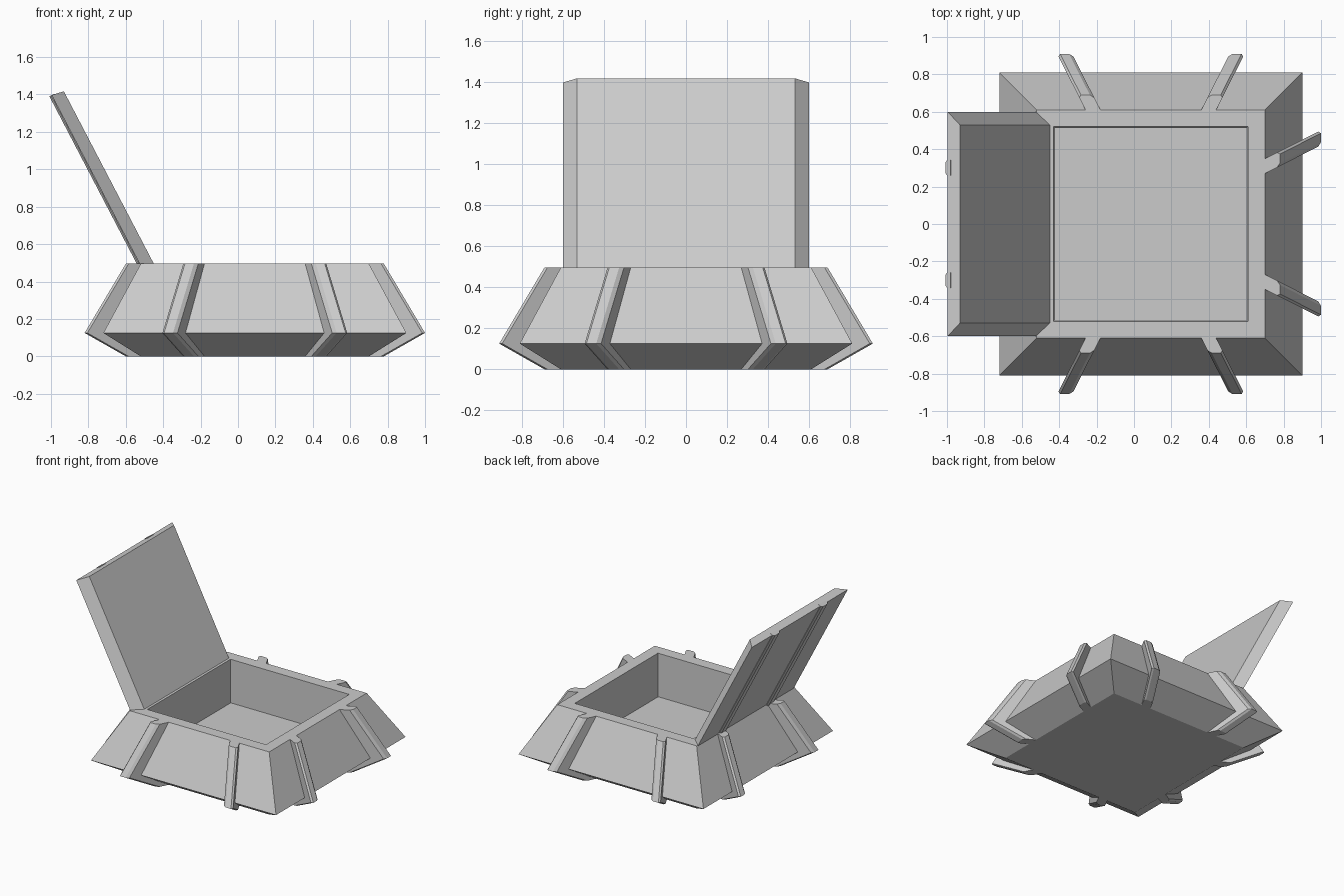
import bpy, bmesh
from math import pi
from mathutils import Vector, Matrix

if "Cube" in bpy.data.objects:
    bpy.data.objects.remove(bpy.data.objects["Cube"])

CX = 0.09  # body centre along x


def loft(name, rings, matrix=Matrix()):
    """Skin a stack of equal-length rings and cap both ends."""
    bm = bmesh.new()
    vs = [[bm.verts.new(matrix @ Vector(p)) for p in r] for r in rings]
    n = len(rings[0])
    for a, b in zip(vs, vs[1:]):
        for i in range(n):
            j = (i + 1) % n
            bm.faces.new((a[i], a[j], b[j], b[i]))
    bm.faces.new(vs[0][::-1])
    bm.faces.new(vs[-1])
    bmesh.ops.recalc_face_normals(bm, faces=bm.faces)
    me = bpy.data.meshes.new(name)
    bm.to_mesh(me)
    bm.free()
    ob = bpy.data.objects.new(name, me)
    bpy.context.collection.objects.link(ob)
    return ob


def rect(x0, x1, h, z):
    return [(x0, -h, z), (x1, -h, z), (x1, h, z), (x0, h, z)]


# Open tray: flared body, rim and inner cavity in one skin
levels = [(0.61, 0), (0.81, 0.125), (0.61, 0.495), (0.52, 0.495), (0.512, 0.155)]
loft("tray_body", [rect(CX - h, CX + h, h, z) for h, z in levels])

# Angled ribs, two per side, splaying out from the centre
SPLAY = 0.507


def rib_slice(t, inset, side):
    prof = [(0.69 - inset, 0), (0.91 - inset, 0.125), (0.69 - inset, 0.495),
            (0.605, 0.495), (0.77, 0.125), (0.60, 0)]
    return [(r, side * (r * SPLAY + t), z) for r, z in prof]


for k in range(4):
    place = Matrix.Translation((CX, 0, 0)) @ Matrix.Rotation(k * pi / 2, 4, 'Z')
    for side in (-1, 1):
        slices = [rib_slice(t, i, side) for t, i in
                  ((-0.04, 0.015), (-0.024, 0), (0.024, 0), (0.04, 0.015))]
        loft(f"side_rib_{k}_{'a' if side < 0 else 'b'}", slices, place)

# Open lid: local x runs up the lid, local z points to its outer face
up = Vector((-0.48, 0, 0.92)).normalized()
out = Vector((up.z * -1, 0, up.x))
lid_frame = Matrix.Translation((-0.45, 0, 0.495)) @ Matrix(
    (up, (0, 1, 0), out)).transposed().to_4x4()
loft("lid", [rect(0, 1.04, 0.53, 0), rect(-0.02, 1.052, 0.60, 0.067)], lid_frame)

# Raised strips on the outside of the lid
for side in (-1, 1):
    strip = [[(a, side * 0.30 + y, z) for a, y, z in rect(-0.02, 1.052, h, z)]
             for h, z in ((0.042, 0.05), (0.042, 0.07), (0.028, 0.081))]
    loft(f"lid_strip_{'a' if side < 0 else 'b'}", strip, lid_frame)
